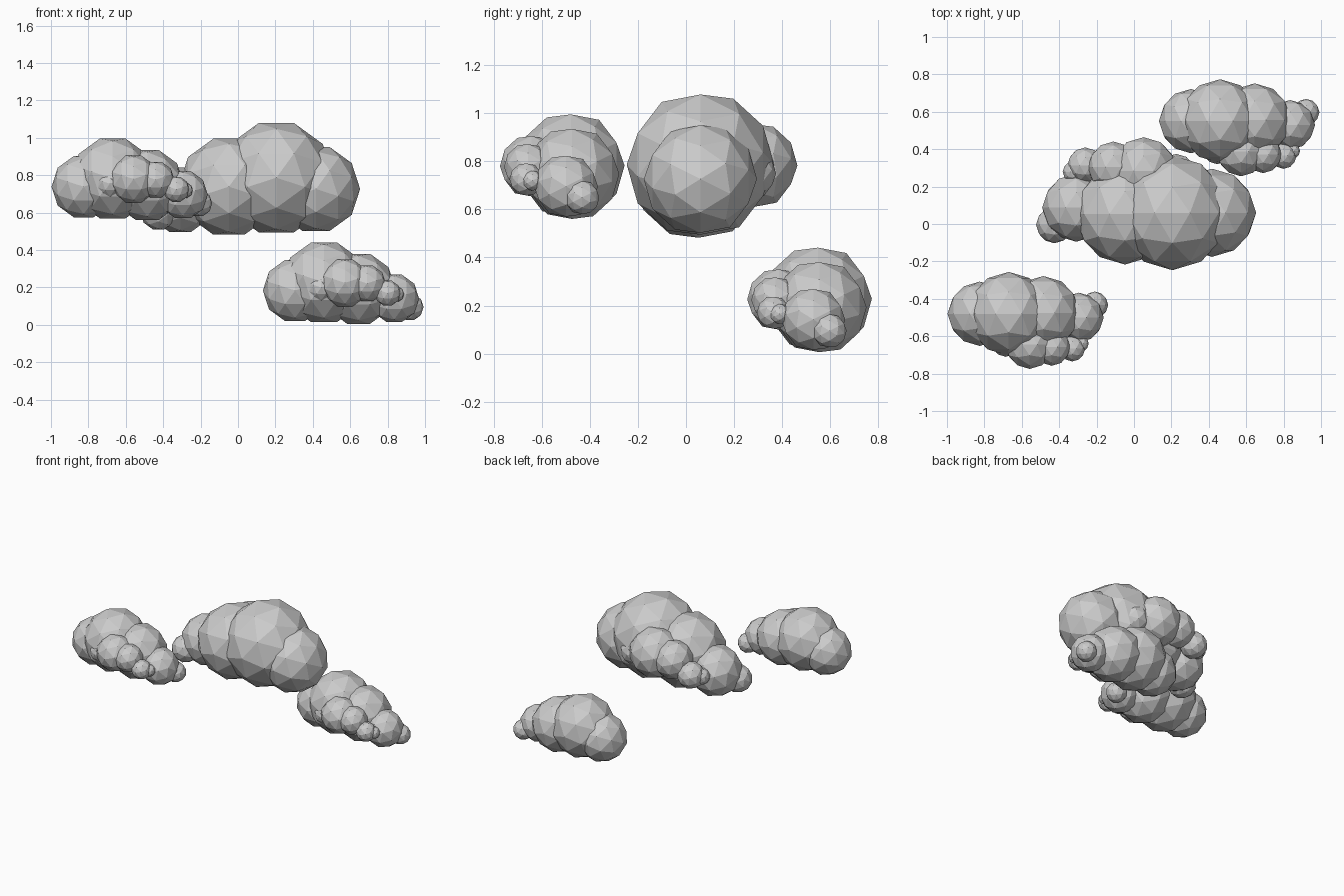
import bpy, bmesh
from math import radians
from mathutils import Matrix, Vector

if "Cube" in bpy.data.objects:
    bpy.data.objects.remove(bpy.data.objects["Cube"])

# puffs relative to the largest one: x, y, z, radius
ORIGIN = Vector((0.46, 0.55, 0.228))
PUFFS = [
    # main row
    (0.46, 0.55, 0.228, 0.224),
    (0.305, 0.55, 0.184, 0.172),
    (0.645, 0.555, 0.193, 0.197),
    (0.835, 0.53, 0.142, 0.133),
    (0.92, 0.597, 0.095, 0.072),
    # smaller front row
    (0.445, 0.40, 0.20, 0.08),
    (0.572, 0.387, 0.225, 0.132),
    (0.69, 0.372, 0.222, 0.10),
    (0.80, 0.365, 0.17, 0.07),
    (0.845, 0.39, 0.165, 0.043),
]
# low-poly ball with its pole facing the front and a flat top edge
TILT = Matrix.Rotation(radians(90), 4, 'X') @ Matrix.Rotation(radians(18), 4, 'Z')


def cloud(name, location, scale=1.0, turn=0):
    bm = bmesh.new()
    for x, y, z, r in PUFFS:
        place = Matrix.Translation(Vector((x, y, z)) - ORIGIN)
        bmesh.ops.create_icosphere(bm, subdivisions=2, radius=r, matrix=place @ TILT)
    mesh = bpy.data.meshes.new(name)
    bm.to_mesh(mesh)
    bm.free()
    ob = bpy.data.objects.new(name, mesh)
    ob.location = location
    ob.scale = (scale,) * 3
    ob.rotation_euler.z = radians(turn)
    bpy.context.collection.objects.link(ob)


# three copies of the same cloud, the large one turned around
cloud("low_cloud", (0.46, 0.55, 0.228))
cloud("left_cloud", (-0.67, -0.48, 0.783))
cloud("large_cloud", (0.205, 0.06, 0.787), 1.37, 180)
